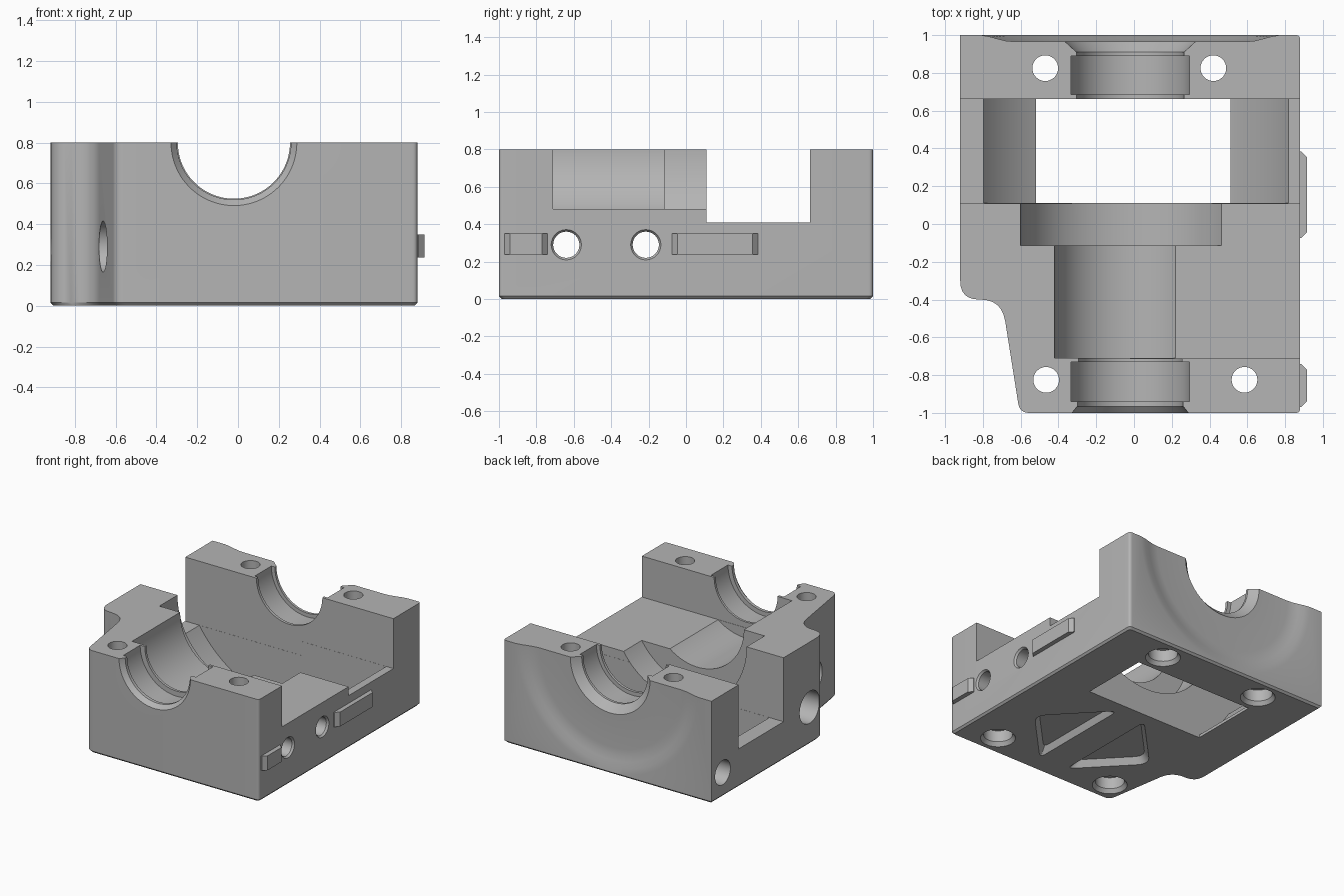
import bpy, bmesh, math
from mathutils import Vector

if "Cube" in bpy.data.objects:
    bpy.data.objects.remove(bpy.data.objects["Cube"], do_unlink=True)

grey = bpy.data.materials.new("machined_grey")
grey.use_nodes = True
COLOUR = (0.46, 0.46, 0.46, 1)
grey.diffuse_color = COLOUR
grey.node_tree.nodes["Principled BSDF"].inputs["Base Color"].default_value = COLOUR

AXIS_X, AXIS_Z = -0.02, 0.8   # centre line of the main bore


def loft(name, loops):
    """Closed solid skinned through loops of equal point count."""
    bm = bmesh.new()
    rings = [[bm.verts.new(p) for p in loop] for loop in loops]
    n = len(rings[0])
    for a, b in zip(rings, rings[1:]):
        for i in range(n):
            j = (i + 1) % n
            bm.faces.new((a[i], a[j], b[j], b[i]))
    bm.faces.new(rings[0])
    bm.faces.new(rings[-1])
    bmesh.ops.recalc_face_normals(bm, faces=bm.faces[:])
    mesh = bpy.data.meshes.new(name)
    bm.to_mesh(mesh)
    bm.free()
    mesh.materials.append(grey)
    ob = bpy.data.objects.new(name, mesh)
    bpy.context.collection.objects.link(ob)
    return ob


def box(name, x, y, z):
    return loft(name, [[(x[0], y[0], h), (x[1], y[0], h), (x[1], y[1], h), (x[0], y[1], h)] for h in z])


def turned(name, axis, centre, profile, segs=48):
    """Solid of revolution; profile holds (position along axis, radius)."""
    loops = []
    for pos, r in profile:
        loop = []
        for i in range(segs):
            t = 2 * math.pi * (i + 0.5) / segs
            p = [centre[0] + r * math.cos(t), centre[1] + r * math.sin(t)]
            p.insert(axis, pos)
            loop.append(p)
        loops.append(loop)
    return loft(name, loops)


def rounded(corners, steps=6):
    """Outline from (x, y, corner length) with softened corners."""
    out = []
    for i, (x, y, r) in enumerate(corners):
        c = Vector((x, y))
        if r == 0:
            out.append(c)
            continue
        before = Vector(corners[i - 1][:2]) - c
        after = Vector(corners[(i + 1) % len(corners)][:2]) - c
        a, b = c + before.normalized() * r, c + after.normalized() * r
        for k in range(steps + 1):
            t = k / steps
            out.append(a * (1 - t) ** 2 + c * 2 * t * (1 - t) + b * t * t)
    return out


def cut(target, cutter):
    mod = target.modifiers.new("cut", 'BOOLEAN')
    mod.operation, mod.solver, mod.object = 'DIFFERENCE', 'EXACT', cutter
    bpy.context.view_layer.objects.active = target
    bpy.ops.object.modifier_apply(modifier=mod.name)
    bpy.data.objects.remove(cutter, do_unlink=True)


# Housing block with stepped front-left corner and chamfered foot
outline = rounded([(-0.92, 1, 0), (0.88, 1, 0.025), (0.88, -1, 0.025), (-0.605, -1, 0.05),
                   (-0.7, -0.4, 0.115), (-0.92, -0.4, 0.1)])
housing = loft("housing", [[(p.x * s, p.y * s, z) for p in outline]
                           for z, s in ((0, 0.985), (0.015, 1), (0.8, 1))])

# Stepped main bore: bearing seats, shaft chamber, gear chamber, rear dish
bore = [(-1.02, 0.325), (-0.965, 0.28), (-0.94, 0.28), (-0.94, 0.315), (-0.73, 0.315),
        (-0.73, 0.275), (-0.71, 0.275), (-0.71, 0.4), (-0.115, 0.4), (-0.115, 0.58),
        (0.11, 0.58), (0.11, 0.925), (0.662, 0.925), (0.662, 0.285), (0.685, 0.285),
        (0.685, 0.315), (0.89, 0.315), (0.89, 0.285), (0.91, 0.285), (0.965, 0.345),
        (0.965, 0.61), (0.97, 0.66), (0.98, 0.7), (0.992, 0.745), (1.0, 0.79), (1.02, 0.84)]
cut(housing, turned("bore_cutter", 1, (AXIS_X, AXIS_Z), bore, 96))

# Side openings, right-hand chamber and floor window
cut(housing, box("right_notch", (AXIS_X, 1.2), (0.109, 0.663), (0.41, 1)))
cut(housing, box("left_notch", (-1.2, AXIS_X + 0.1), (0.109, 0.663), (0.3, 1)))
cut(housing, box("side_chamber", (AXIS_X, 1.2), (-0.712, 0.2), (0.48, 1)))
cut(housing, box("floor_window", (-0.52, 0.51), (0.111, 0.661), (-0.2, 0.6)))

# Vertical bolt holes with countersunk counterbores underneath
for x, y in ((-0.47, 0.825), (0.42, 0.825), (-0.465, -0.825), (0.585, -0.825)):
    cut(housing, turned("bolt_hole", 2, (x, y), [
        (-0.02, 0.14), (0.03, 0.105), (0.12, 0.105), (0.12, 0.068), (1, 0.068)]))

# Cross holes with wide seats on the left side
for y, seat in ((-0.64, -0.58), (-0.215, -0.72)):
    cut(housing, turned("cross_hole", 0, (y, 0.29), [
        (-1.2, 0.125), (seat, 0.125), (seat, 0.07), (0.865, 0.07), (0.9, 0.095)]))
cut(housing, turned("blind_hole", 0, (0.86, 0.19), [(-1.1, 0.095), (-0.72, 0.095)]))

# Mirrored triangular pockets under the floor
for side in (1, -1):
    cx = 0.05
    tri = rounded([(cx + side * 0.12, 0.04, 0.07), (cx + side * 0.12, -0.86, 0.07),
                   (cx + side * 0.55, -0.41, 0.1)])
    mid = Vector((cx + side * 0.26, -0.41))
    loops = []
    for z, s in ((-0.02, 1.03), (0.05, 0.82)):
        loops.append([(*(mid + (p - mid) * s), z) for p in tri])
    cut(housing, loft("floor_pocket", loops))

# Raised tabs on the right side, bevelled at both ends
tabs = []
for name, y0, y1 in (("rear_side_tab", -0.075, 0.385), ("front_side_tab", -0.97, -0.74)):
    tabs.append(loft(name, [[(x, y0 + d, 0.237), (x, y1 - d, 0.237), (x, y1 - d, 0.35), (x, y0 + d, 0.35)]
                            for x, d in ((0.86, 0), (0.885, 0), (0.915, 0.03))]))

# Smooth curved walls, keep machined edges crisp
for ob in [housing] + tabs:
    bpy.ops.object.select_all(action='DESELECT')
    ob.select_set(True)
    bpy.context.view_layer.objects.active = ob
    bpy.ops.object.shade_smooth_by_angle(angle=math.radians(25))
